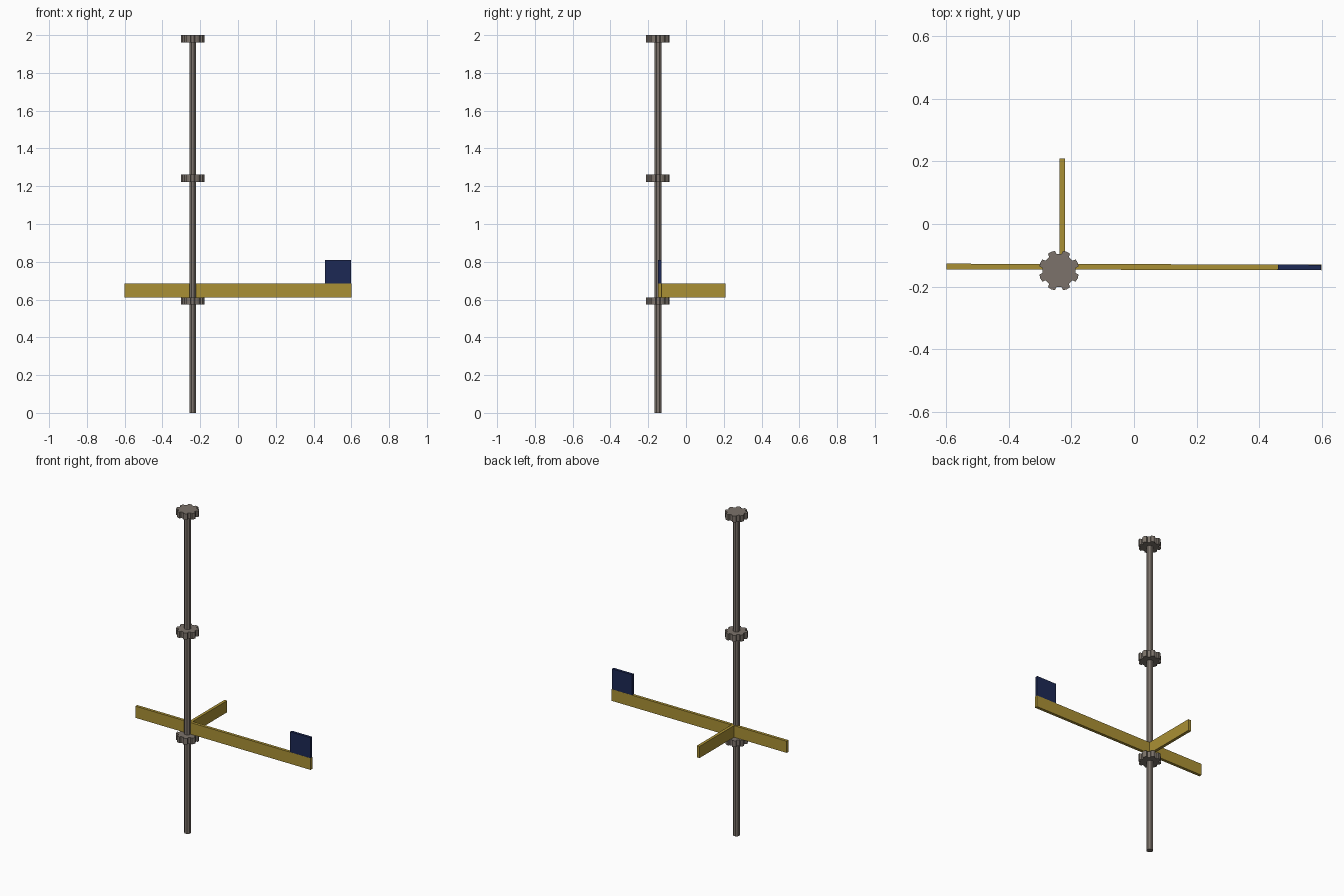
import bpy, bmesh
from math import sin, cos, radians, atan2
from mathutils import Matrix

if "Cube" in bpy.data.objects:
    bpy.data.objects.remove(bpy.data.objects["Cube"])

PX, PY = -0.24, -0.149  # pole axis


def material(name, rgb):
    m = bpy.data.materials.new(name)
    m.diffuse_color = (*rgb, 1)
    m.use_nodes = True
    m.node_tree.nodes["Principled BSDF"].inputs["Base Color"].default_value = m.diffuse_color
    return m


METAL = material("metal", (0.20, 0.17, 0.145))
GOLD = material("gold", (0.40, 0.28, 0.035))
NAVY = material("navy", (0.012, 0.022, 0.09))


def finish(bm, name, mat):
    bmesh.ops.recalc_face_normals(bm, faces=bm.faces)
    me = bpy.data.meshes.new(name)
    bm.to_mesh(me)
    bm.free()
    me.materials.append(mat)
    ob = bpy.data.objects.new(name, me)
    bpy.context.collection.objects.link(ob)
    return ob


def box(name, lo, hi, mat):
    bm = bmesh.new()
    size = [b - a for a, b in zip(lo, hi)]
    mid = [(a + b) / 2 for a, b in zip(lo, hi)]
    bmesh.ops.create_cube(bm, size=1, matrix=Matrix.Translation(mid) @ Matrix.Diagonal((*size, 1)))
    return finish(bm, name, mat)


def prism(name, points, z0, z1, mat):
    bm = bmesh.new()
    face = bm.faces.new([bm.verts.new((PX + x, PY + y, z0)) for x, y in points])
    ext = bmesh.ops.extrude_face_region(bm, geom=[face], use_keep_orig=True)
    top = [g for g in ext["geom"] if isinstance(g, bmesh.types.BMVert)]
    bmesh.ops.translate(bm, verts=top, vec=(0, 0, z1 - z0))
    return finish(bm, name, mat)


def polar(r, deg):
    return r * cos(radians(deg)), r * sin(radians(deg))


# Pole
prism("pole", [polar(0.0195, 22.5 + 45 * i) for i in range(8)], 0, 2, METAL)

# Toothed collars: eight teeth each
gear = []
for i in range(8):
    a = 22.5 + 45 * i
    gear += [polar(0.053, a - 14), polar(0.064, a - 11), polar(0.065, a),
             polar(0.064, a + 11), polar(0.053, a + 14)]
for name, z0, z1 in (("lower_collar", 0.573, 0.612), ("middle_collar", 1.223, 1.263),
                     ("top_collar", 1.962, 2.0)):
    prism(name, gear, z0, z1, METAL)

# Long arm and end panel, very slightly skewed about the z axis
skew = Matrix.Translation((0, -0.1375, 0)) @ Matrix.Rotation(atan2(-0.003, 1.2), 4, 'Z')
for ob in (box("long_arm", (-0.6, -0.009, 0.612), (0.6, 0.009, 0.684), GOLD),
           box("end_panel", (0.46, -0.0085, 0.684), (0.598, 0.0085, 0.81), NAVY)):
    ob.data.transform(skew)

# Short arm reaching backward
box("short_arm", (-0.239, -0.135, 0.612), (-0.221, 0.21, 0.684), GOLD)
